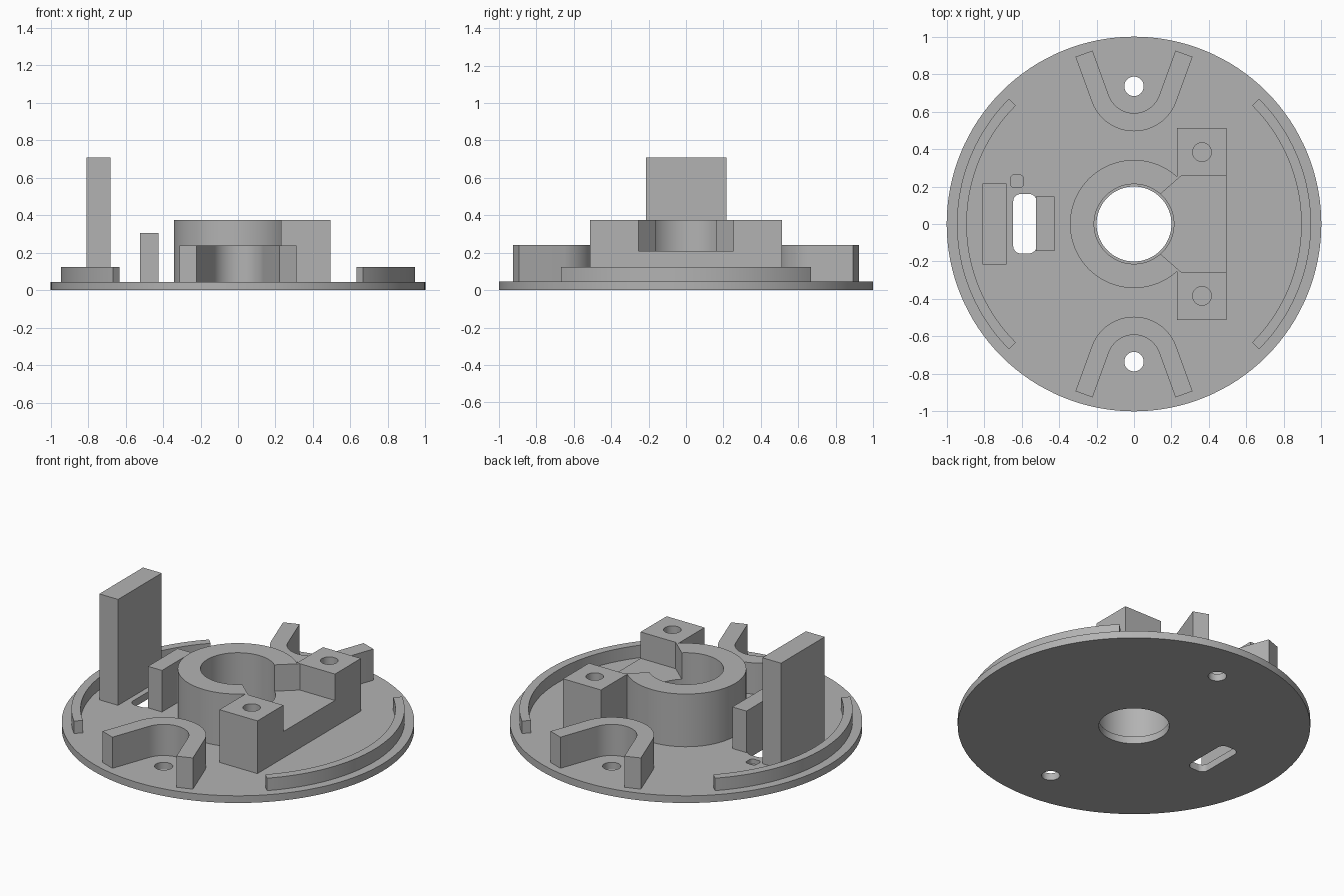
import bpy, bmesh
from math import sin, cos, pi, radians

if "Cube" in bpy.data.objects:
    bpy.data.objects.remove(bpy.data.objects["Cube"])

grey = bpy.data.materials.new("plain_grey")
grey.use_nodes = True
colour = (0.45, 0.45, 0.45, 1)
grey.diffuse_color = colour
grey.node_tree.nodes["Principled BSDF"].inputs["Base Color"].default_value = colour

BASE = 0.045    # plate thickness
HUB = 0.375     # hub and block height


def arc(cx, cy, r, a0, a1, n):
    """Points along an arc, angles in degrees."""
    return [(cx + r * cos(radians(a0 + (a1 - a0) * i / n)),
             cy + r * sin(radians(a0 + (a1 - a0) * i / n))) for i in range(n + 1)]


def circle(cx, cy, r, n=64):
    return arc(cx, cy, r, 0, 360, n)[:-1]


def rect(x0, x1, y0, y1, r=0):
    """Rectangle outline, with rounded corners when r > 0."""
    if not r:
        return [(x0, y0), (x1, y0), (x1, y1), (x0, y1)]
    return (arc(x1 - r, y1 - r, r, 0, 90, 8) + arc(x0 + r, y1 - r, r, 90, 180, 8)
            + arc(x0 + r, y0 + r, r, 180, 270, 8) + arc(x1 - r, y0 + r, r, 270, 360, 8))


def prism(name, outline, z0, z1):
    bm = bmesh.new()
    face = bm.faces.new([bm.verts.new((x, y, z0)) for x, y in outline])
    top = bmesh.ops.extrude_face_region(bm, geom=[face])["geom"]
    verts = [v for v in top if isinstance(v, bmesh.types.BMVert)]
    bmesh.ops.translate(bm, vec=(0, 0, z1 - z0), verts=verts)
    bmesh.ops.recalc_face_normals(bm, faces=bm.faces)
    mesh = bpy.data.meshes.new(name)
    bm.to_mesh(mesh)
    bm.free()
    mesh.materials.append(grey)
    obj = bpy.data.objects.new(name, mesh)
    bpy.context.collection.objects.link(obj)
    return obj


def combine(obj, outline, z0, z1, operation="DIFFERENCE"):
    """Cut a prism from the object, or fuse one to it."""
    tool = prism("tool", outline, z0, z1)
    mod = obj.modifiers.new("combine", "BOOLEAN")
    mod.operation, mod.solver, mod.object = operation, "EXACT", tool
    deps = bpy.context.evaluated_depsgraph_get()
    mesh = bpy.data.meshes.new_from_object(obj.evaluated_get(deps))
    obj.modifiers.clear()
    obj.data = mesh
    bpy.data.objects.remove(tool)


parts = []

# Round base plate with its bore, screw holes, slot and small pocket
plate = prism("base_plate", circle(0, 0, 1, 128), 0, BASE)
combine(plate, circle(0, 0, 0.2), -0.1, 0.2)
for side in (1, -1):
    combine(plate, circle(0, side * 0.735, 0.052, 32), -0.1, 0.2)
combine(plate, rect(-0.645, -0.52, -0.157, 0.16, 0.04), -0.1, 0.2)
combine(plate, rect(-0.66, -0.59, 0.195, 0.262, 0.02), 0.015, 0.2)
parts.append(plate)

# Hub fused with the clamp block, then bored and notched
hub = prism("hub_and_clamp_block", circle(0, 0, 0.342, 96), BASE, HUB)
combine(hub, rect(0.23, 0.493, -0.512, 0.512), BASE, HUB, "UNION")
combine(hub, circle(0, 0, 0.213), -0.1, 0.6)
half = [(0.6, 0.255), (0.25, 0.255), (0.13, 0.15)]
combine(hub, half + [(x, -y) for x, y in reversed(half)], 0.21, 0.6)
for side in (1, -1):
    combine(hub, circle(0.363, side * 0.384, 0.05, 32), 0.12, 0.6)
parts.append(hub)

# Flared U-shaped guards around the screw holes
tilt, length = radians(20), 0.255


def guard_edge(r):
    bend = arc(0, 0.735, r, 200, 340, 32)
    dx, dy = length * sin(tilt), length * cos(tilt)
    (ax, ay), (bx, by) = bend[0], bend[-1]
    return [(ax - dx, ay + dy)] + bend + [(bx + dx, by + dy)]


guard = guard_edge(0.24) + guard_edge(0.143)[::-1]
for side, name in ((1, "back_guard"), (-1, "front_guard")):
    parts.append(prism(name, [(x, side * y) for x, y in guard], BASE, 0.24))

# Curved rim ribs
rib = arc(0, 0, 0.945, -45, 45, 48) + arc(0, 0, 0.893, 45, -45, 48)
for side, name in ((1, "left_rim_rib"), (-1, "right_rim_rib")):
    parts.append(prism(name, [(side * x, y) for x, y in rib], BASE, 0.123))

# Upright posts on either side of the slot
parts.append(prism("tall_post", rect(-0.81, -0.68, -0.215, 0.217), BASE, 0.708))
parts.append(prism("short_post", rect(-0.522, -0.425, -0.145, 0.148), BASE, 0.305))

# Smooth the round walls and keep corners sharp
bpy.ops.object.select_all(action="DESELECT")
for part in parts:
    part.select_set(True)
bpy.context.view_layer.objects.active = plate
bpy.ops.object.shade_smooth_by_angle(angle=radians(25))
